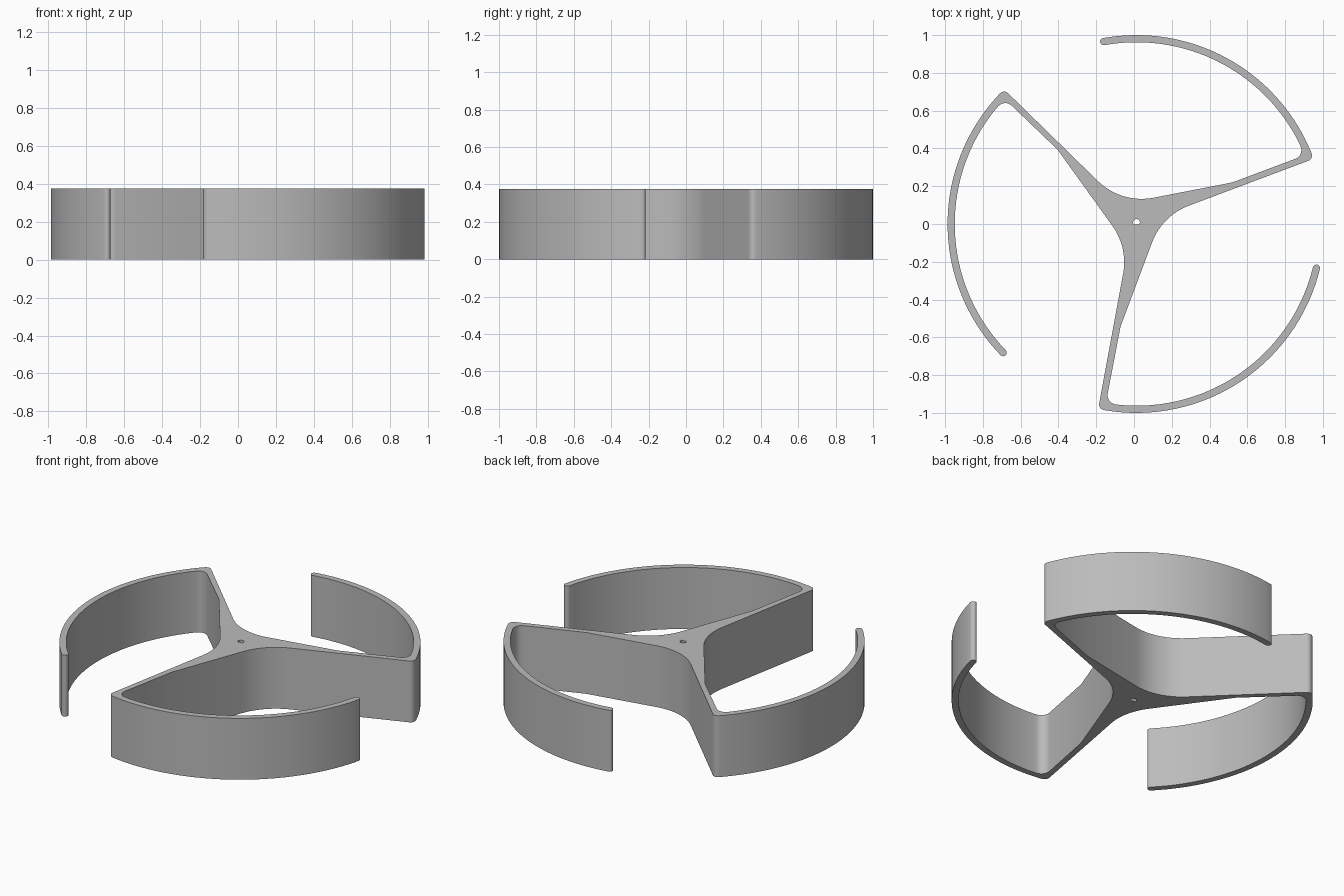
import bpy
import bmesh
from math import cos, sin, tan, radians
from mathutils import Vector

cube = bpy.data.objects.get("Cube")
if cube:
    bpy.data.objects.remove(cube, do_unlink=True)

CENTRE = Vector((0.013, 0))
OUTER, INNER, HEIGHT = 1.0, 0.962, 0.375


def polar(radius, degrees, centre=CENTRE):
    angle = radians(degrees)
    return centre + radius * Vector((cos(angle), sin(angle)))


def arc(radius, start, end, steps, centre=CENTRE):
    return [polar(radius, start + (end - start) * i / steps, centre)
            for i in range(steps + 1)]


def fillet(before, corner, after, radius, steps=8):
    """Replace a sharp corner by a tangent arc."""
    corner = Vector(corner)
    a = (Vector(before) - corner).normalized()
    b = (Vector(after) - corner).normalized()
    half = a.angle(b) / 2
    centre = corner + (a + b).normalized() * radius / sin(half)
    first = corner + a * radius / tan(half) - centre
    last = corner + b * radius / tan(half) - centre
    turn = first.angle_signed(last)
    points = []
    for i in range(steps + 1):
        t = -turn * i / steps
        points.append(centre + Vector((first.x * cos(t) - first.y * sin(t),
                                       first.x * sin(t) + first.y * cos(t))))
    return points


# Each blade: rim start angle, rim end angle, bend in the arm, hub valley after it
BLADES = [
    (20.2, 100.2, (0.52, 0.22), (-0.067, 0.106)),
    (134.5, 224, (-0.405, 0.394), (-0.032, -0.124)),
    (258.3, 346.2, (-0.071, -0.542), (0.149, 0.044)),
]


def blade_outline(index):
    start, end, bend, valley = BLADES[index]
    previous_valley = BLADES[index - 1][3]
    next_start = BLADES[(index + 1) % len(BLADES)][0]
    outer_arc = arc(OUTER, start + 2.5, end, 36)
    inner_arc = arc(INNER, end, start + 6.5, 34)
    # rounded heel where the arm meets the rim
    points = fillet(previous_valley, polar(OUTER, start), outer_arc[0], 0.03)
    points += outer_arc
    # rounded free end of the rim
    middle = polar((OUTER + INNER) / 2, end)
    points += arc((OUTER - INNER) / 2, end, end + 180, 8, middle)[1:-1]
    points += inner_arc
    # inside of the heel, arm bend and hub fillet
    points += fillet(inner_arc[-1], polar(INNER, start + 2), bend, 0.05)
    points.append(Vector(bend))
    points += fillet(bend, valley, polar(OUTER, next_start), 0.33, 12)
    return points


outline = [p for i in range(len(BLADES)) for p in blade_outline(i)]
# D-shaped shaft hole
shaft_hole = arc(0.018, -35, 215, 16, Vector((0.013, 0.008)))

# Extruded flat profile
curve = bpy.data.curves.new("rotor_profile", "CURVE")
curve.dimensions = "2D"
curve.fill_mode = "BOTH"
curve.extrude = HEIGHT / 2
for loop in (outline, shaft_hole):
    spline = curve.splines.new("POLY")
    spline.points.add(len(loop) - 1)
    for point, position in zip(spline.points, loop):
        point.co = (position.x, position.y, 0, 1)
    spline.use_cyclic_u = True

rotor = bpy.data.objects.new("three_blade_rotor", curve)
bpy.context.collection.objects.link(rotor)
bpy.ops.object.select_all(action="DESELECT")
rotor.select_set(True)
bpy.context.view_layer.objects.active = rotor
bpy.ops.object.convert(target="MESH")
rotor = bpy.context.object

# Weld the caps to the walls and stand the part on the floor
mesh = bmesh.new()
mesh.from_mesh(rotor.data)
bmesh.ops.remove_doubles(mesh, verts=mesh.verts, dist=0.0001)
bmesh.ops.recalc_face_normals(mesh, faces=mesh.faces)
bmesh.ops.translate(mesh, verts=mesh.verts, vec=(0, 0, HEIGHT / 2))
mesh.to_mesh(rotor.data)
mesh.free()
bpy.ops.object.shade_smooth_by_angle(angle=radians(30))

# Plain grey material
grey = bpy.data.materials.new("plain_grey")
grey.use_nodes = True
colour = (0.5, 0.5, 0.5, 1)
grey.diffuse_color = colour
grey.node_tree.nodes["Principled BSDF"].inputs["Base Color"].default_value = colour
rotor.data.materials.clear()
rotor.data.materials.append(grey)
